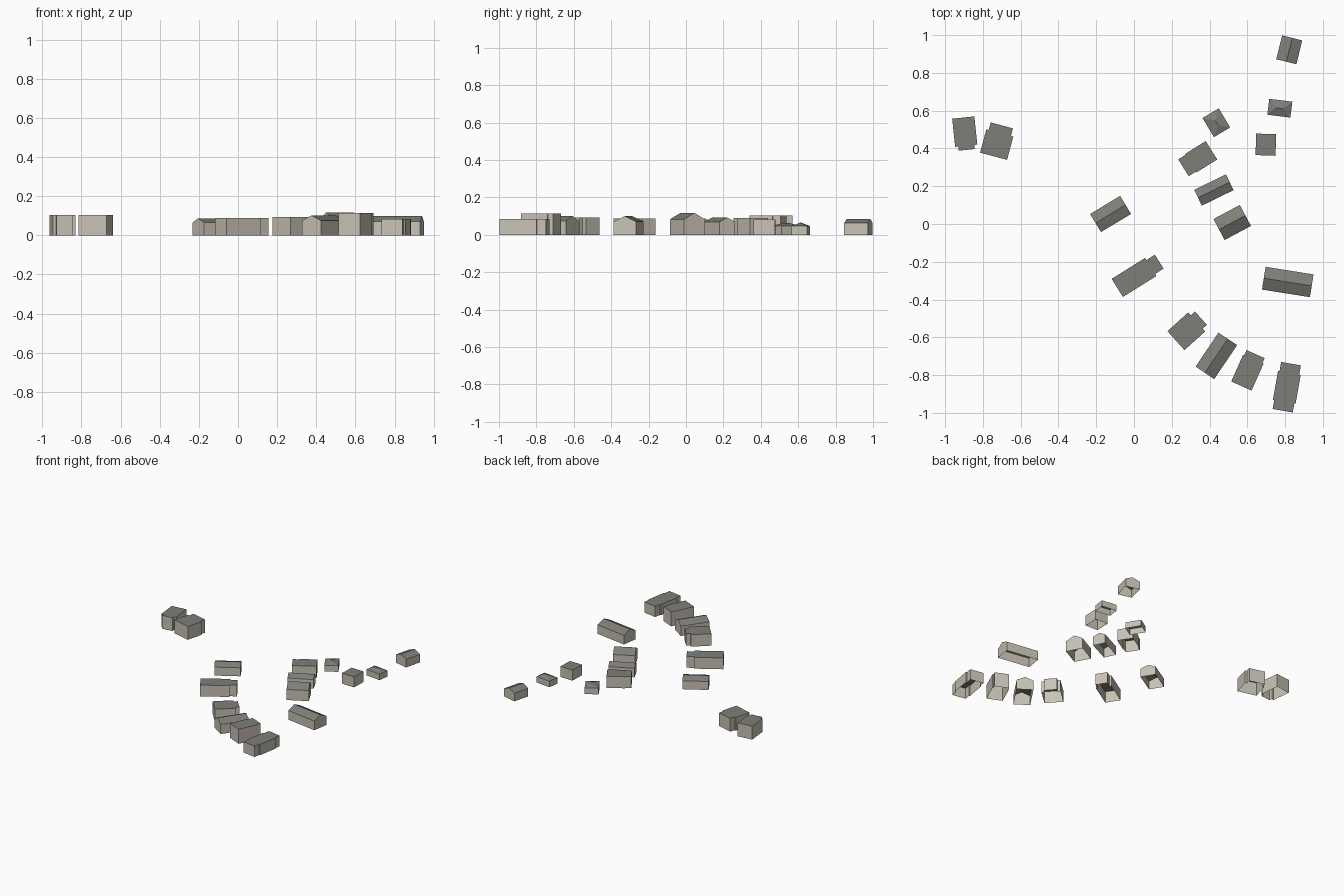
import bpy
import bmesh
from math import radians
from mathutils import Matrix, Vector

default_cube = bpy.data.objects.get("Cube")
if default_cube:
    bpy.data.objects.remove(default_cube, do_unlink=True)


def make_material(name, colour):
    material = bpy.data.materials.new(name)
    material.use_nodes = True
    material.diffuse_color = colour
    shader = material.node_tree.nodes["Principled BSDF"]
    shader.inputs["Base Color"].default_value = colour
    return material


wall_material = make_material("pale stone walls", (0.58, 0.54, 0.46, 1))
roof_material = make_material("dark grey roof", (0.21, 0.21, 0.19, 1))
WALL, ROOF = range(2)


def raise_walls(bm, outline, height):
    """Open-bottomed ring of walls; returns the top vertices."""
    lower = [bm.verts.new((x, y, 0)) for x, y in outline]
    upper = [bm.verts.new((x, y, height)) for x, y in outline]
    for i in range(len(outline)):
        j = (i + 1) % len(outline)
        bm.faces.new((lower[i], lower[j], upper[j], upper[i])).material_index = WALL
    return upper


def finish(name, bm, x, y, angle):
    """Turn the building, move it to its plot and add it to the scene."""
    placement = Matrix.Translation(Vector((x, y, 0))) @ Matrix.Rotation(radians(angle), 4, "Z")
    bm.transform(placement)
    mesh = bpy.data.meshes.new(name)
    bm.to_mesh(mesh)
    bm.free()
    mesh.materials.append(wall_material)
    mesh.materials.append(roof_material)
    house = bpy.data.objects.new(name, mesh)
    bpy.context.collection.objects.link(house)
    return house


def pitched_house(name, x, y, angle, length, width, eave, ridge, hip=0):
    """House with a ridge along its length; a hip draws in the ridge ends."""
    bm = bmesh.new()
    a, b = length / 2, width / 2
    corners = raise_walls(bm, [(-a, -b), (a, -b), (a, b), (-a, b)], eave)
    back_left, back_right, front_right, front_left = corners
    start = bm.verts.new((-a + hip, 0, ridge))
    end = bm.verts.new((a - hip, 0, ridge))
    slopes = [(back_left, back_right, end, start), (front_right, front_left, start, end)]
    for slope in slopes:
        bm.faces.new(slope).material_index = ROOF
    for gable in [(back_right, front_right, end), (front_left, back_left, start)]:
        bm.faces.new(gable).material_index = ROOF if hip else WALL
    return finish(name, bm, x, y, angle)


def flat_house(name, x, y, angle, length, width, height, front=None, rear=None):
    """Flat-roofed block; front and rear are (depth, width) of narrower ends."""
    bm = bmesh.new()
    a, b = length / 2, width / 2
    outline = [(a, -b)]
    if front:
        depth, span = front
        outline += [(a, -span / 2), (a + depth, -span / 2), (a + depth, span / 2), (a, span / 2)]
    outline += [(a, b), (-a, b)]
    if rear:
        depth, span = rear
        outline += [(-a, span / 2), (-a - depth, span / 2), (-a - depth, -span / 2), (-a, -span / 2)]
    outline.append((-a, -b))
    top = raise_walls(bm, outline, height)
    bm.faces.new(top).material_index = ROOF
    return finish(name, bm, x, y, angle)


# Pair of blocks standing apart
flat_house("outlying_block_west", x=-0.896, y=0.489, angle=-84, length=0.15, width=0.118,
           height=0.104, front=(0.022, 0.085))
flat_house("outlying_block_east", x=-0.727, y=0.42, angle=75, length=0.127, width=0.148,
           height=0.104, front=(0.042, 0.122))

# Curved row along the front
pitched_house("row_cottage", x=-0.124, y=0.053, angle=31, length=0.186, width=0.112,
              eave=0.066, ridge=0.087)
flat_house("row_long_block", x=0, y=-0.283, angle=32, length=0.209, width=0.113,
           height=0.088, front=(0.053, 0.087))
flat_house("row_square_block", x=0.277, y=-0.568, angle=42, length=0.148, width=0.135,
           height=0.093, front=(0.03, 0.095))
pitched_house("row_gabled_house", x=0.436, y=-0.698, angle=56, length=0.217, width=0.119,
              eave=0.075, ridge=0.102)
flat_house("row_tall_block", x=0.6, y=-0.787, angle=66, length=0.155, width=0.118,
           height=0.113, front=(0.03, 0.105))
flat_house("row_end_block", x=0.809, y=-0.865, angle=80, length=0.155, width=0.122,
           height=0.084, front=(0.05, 0.106), rear=(0.048, 0.108))

# Inner group of houses
pitched_house("long_gabled_house", x=0.814, y=-0.307, angle=-9, length=0.257, width=0.122,
              eave=0.071, ridge=0.1)
pitched_house("tall_gabled_house", x=0.52, y=0.008, angle=28, length=0.158, width=0.126,
              eave=0.083, ridge=0.118)
pitched_house("middle_gabled_house", x=0.423, y=0.18, angle=26, length=0.187, width=0.093,
              eave=0.07, ridge=0.092)
flat_house("inner_block", x=0.355, y=0.356, angle=32, length=0.13, width=0.115,
           height=0.09, rear=(0.045, 0.105))

# Small buildings towards the back
pitched_house("hipped_shed", x=0.436, y=0.536, angle=-59, length=0.118, width=0.1,
              eave=0.048, ridge=0.064, hip=0.045)
flat_house("small_block", x=0.698, y=0.42, angle=-2, length=0.106, width=0.114, height=0.082)
pitched_house("low_hipped_shed", x=0.772, y=0.613, angle=-7, length=0.123, width=0.085,
              eave=0.047, ridge=0.065, hip=0.04)
pitched_house("back_cottage", x=0.822, y=0.922, angle=76, length=0.13, width=0.11,
              eave=0.063, ridge=0.085)
